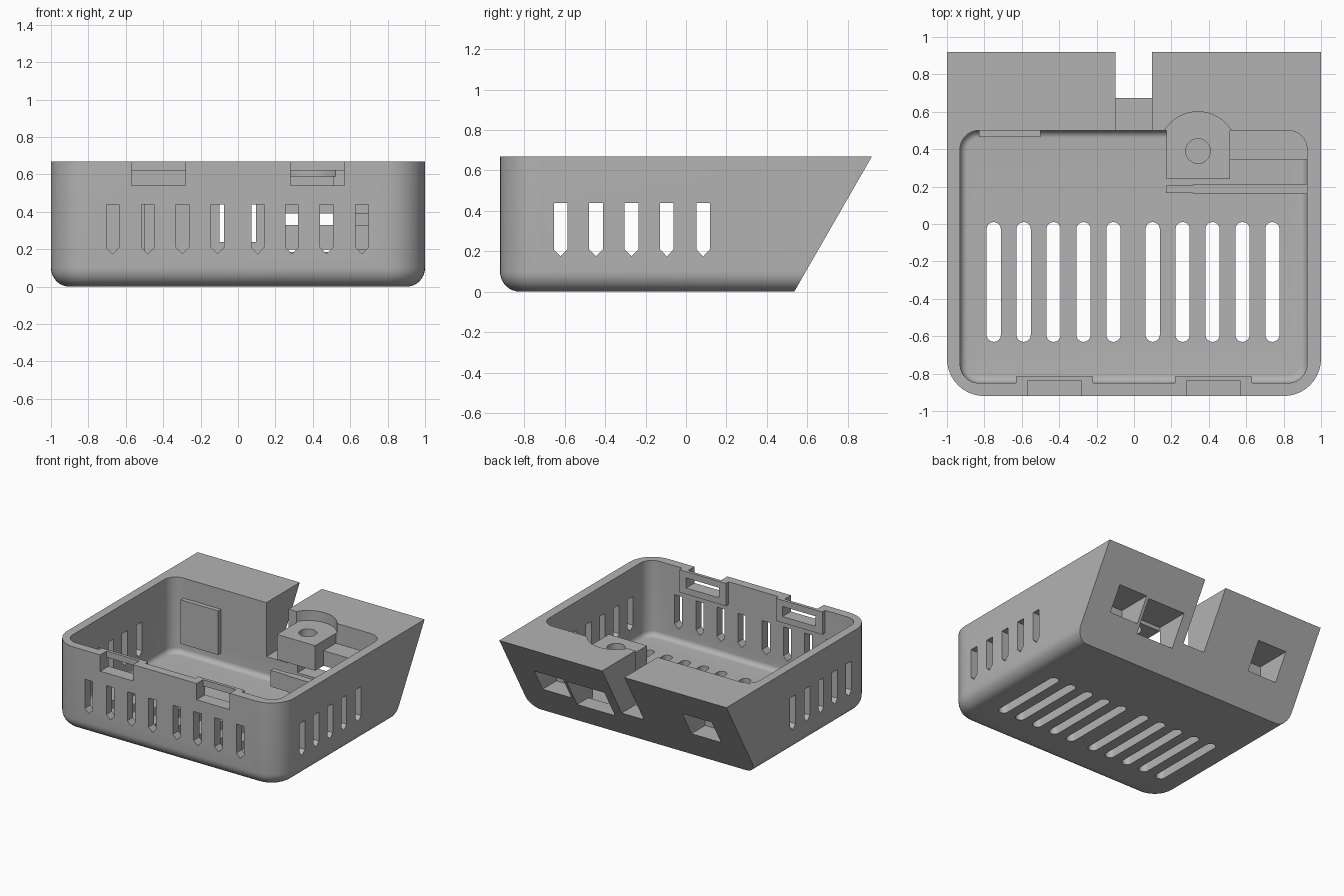
import bpy, bmesh, math
from mathutils import Vector

if "Cube" in bpy.data.objects:
    bpy.data.objects.remove(bpy.data.objects["Cube"])

grey = bpy.data.materials.new("plain_grey")
grey.diffuse_color = (0.45, 0.45, 0.45, 1)
grey.use_nodes = True
grey.node_tree.nodes["Principled BSDF"].inputs["Base Color"].default_value = grey.diffuse_color


def make(name, bm):
    bmesh.ops.recalc_face_normals(bm, faces=bm.faces)
    me = bpy.data.meshes.new(name)
    bm.to_mesh(me)
    bm.free()
    me.materials.append(grey)
    ob = bpy.data.objects.new(name, me)
    bpy.context.collection.objects.link(ob)
    return ob


def loft(rings):
    # closed solid through equal-length rings
    bm = bmesh.new()
    vs = [[bm.verts.new(p) for p in r] for r in rings]
    n = len(vs[0])
    for a, b in zip(vs, vs[1:]):
        for i in range(n):
            bm.faces.new((a[i], a[(i + 1) % n], b[(i + 1) % n], b[i]))
    bm.faces.new(vs[0])
    bm.faces.new(vs[-1])
    return bm


def outline(x0, x1, y0, y1, rf, rb, z, n=10):
    # rectangle with separate front and back corner radii
    pts = []
    for cx, cy, r, start in ((x0 + rf, y0 + rf, rf, 180), (x1 - rf, y0 + rf, rf, 270),
                             (x1 - rb, y1 - rb, rb, 0), (x0 + rb, y1 - rb, rb, 90)):
        for k in range(n + 1 if r > 0 else 1):
            a = math.radians(start + 90 * k / n)
            pts.append((cx + r * math.cos(a), cy + r * math.sin(a), z))
    return pts


def tub(x0, x1, y0, y1, rf, rb, z0, z1, fillet, back_inset=True):
    # rounded block with a fillet around the bottom
    rings = []
    for k in range(9):
        a = math.pi / 2 * k / 8
        i = fillet * (1 - math.sin(a))
        rings.append(outline(x0 + i, x1 - i, y0 + i, y1 - (i if back_inset else 0),
                             rf - i, max(rb - i, 0), z0 + fillet * (1 - math.cos(a))))
    rings.append(outline(x0, x1, y0, y1, rf, rb, z1))
    return loft(rings)


def box(x0, x1, y0, y1, z0, z1):
    return loft([[(x0, y0, z), (x1, y0, z), (x1, y1, z), (x0, y1, z)] for z in (z0, z1)])


def cylinder(x, y, r, z0, z1, n=48):
    return loft([[(x + r * math.cos(2 * math.pi * i / n), y + r * math.sin(2 * math.pi * i / n), z)
                  for i in range(n)] for z in (z0, z1)])


def boolean(ob, bm, op='DIFFERENCE'):
    cutter = make("cutter", bm)
    mod = ob.modifiers.new("cut", 'BOOLEAN')
    mod.operation, mod.solver, mod.object = op, 'EXACT', cutter
    bpy.context.view_layer.objects.active = ob
    bpy.ops.object.modifier_apply(modifier=mod.name)
    bpy.data.objects.remove(cutter)


# Case body: filleted block sliced by the sloping back
bm = tub(-1, 1, -0.92, 1.2, 0.2, 0, 0, 0.67, 0.1, False)
bmesh.ops.bisect_plane(bm, geom=bm.verts[:] + bm.edges[:] + bm.faces[:],
                       plane_co=(0, 0.535, 0), plane_no=Vector((0, 0.67, -0.385)), clear_outer=True)
bmesh.ops.holes_fill(bm, edges=[e for e in bm.edges if e.is_boundary], sides=0)
body = make("case_body", bm)

# Inner cavity
boolean(body, tub(-0.93, 0.925, -0.85, 0.5, 0.1, 0.1, 0.07, 0.9, 0.04))

# Latch pads on the front wall, with outer recess and window
for s in (-1, 1):
    c = s * 0.425
    boolean(body, box(c - 0.205, c + 0.205, -0.87, -0.815, 0.49, 0.67), 'UNION')
    boolean(body, box(c - 0.145, c + 0.145, -1, -0.84, 0.54, 0.8))
    boolean(body, box(c - 0.145, c + 0.145, -0.9, -0.78, 0.54, 0.62))

# Floor vents
for x in (-0.75, -0.59, -0.43, -0.27, -0.11, 0.10, 0.26, 0.42, 0.58, 0.74):
    boolean(body, loft([outline(x - 0.038, x + 0.038, -0.63, 0.01, 0.0379, 0.0379, z, 8)
                        for z in (-0.1, 0.2)]))

# Pointed wall vents: front row, then both sides
arrow = ((0, 0.175), (0.034, 0.21), (0.034, 0.44), (-0.034, 0.44), (-0.034, 0.21))
for x in (-0.67, -0.482, -0.297, -0.11, 0.105, 0.288, 0.473, 0.663):
    boolean(body, loft([[(x + u, y, z) for u, z in arrow] for y in (-1, -0.8)]))
for y in (-0.62, -0.445, -0.27, -0.095, 0.085):
    for s in (-1, 1):
        boolean(body, loft([[(s * x, y + u, z) for u, z in arrow] for x in (0.85, 1.1)]))

# Cable notch, closed pockets, open port and screw recess in the back
boolean(body, box(-0.1, 0.095, 0.4, 1.2, 0.24, 0.9))
boolean(body, box(-0.78, -0.52, 0.497, 1.2, 0.24, 0.445))
boolean(body, box(0.535, 0.79, 0.497, 1.2, 0.245, 0.43))
boolean(body, box(0.175, 0.51, 0.45, 1.2, 0.185, 0.42))
boolean(body, cylinder(0.342, 0.39, 0.21, 0.59, 0.9))

# Screw boss with a drilled hole
boss = make("screw_boss", box(0.175, 0.512, 0.24, 0.502, 0.39, 0.59))
boolean(boss, cylinder(0.342, 0.39, 0.066, 0.3, 0.7))

# Inner plates, shelf and retaining rail
parts = [body, boss,
         make("left_pocket_plate", box(-0.83, -0.5, 0.465, 0.501, 0.16, 0.51)),
         make("right_pocket_plate", box(0.511, 0.93, 0.44, 0.501, 0.16, 0.50)),
         make("right_shelf", box(0.51, 0.93, 0.345, 0.501, 0.39, 0.51)),
         make("rail", box(0.315, 0.93, 0.16, 0.215, 0.2, 0.33)),
         make("rail_tip", box(0.17, 0.32, 0.167, 0.207, 0.2, 0.33))]

# Smooth the rounded surfaces, keep edges sharp
for ob in parts:
    bpy.ops.object.select_all(action='DESELECT')
    ob.select_set(True)
    bpy.context.view_layer.objects.active = ob
    bpy.ops.object.shade_smooth_by_angle(angle=math.radians(30))
